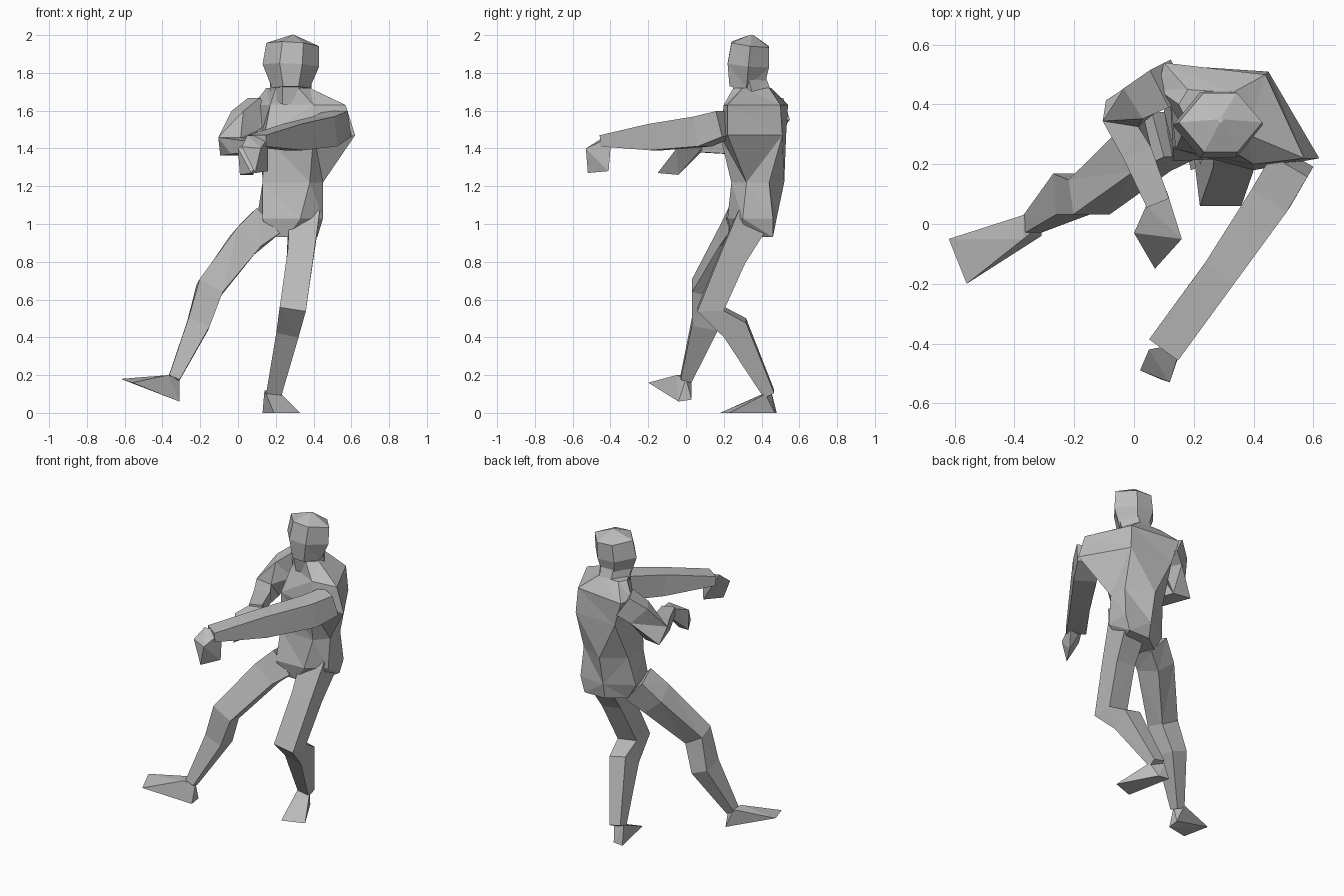
import bpy
import bmesh
from mathutils import Vector

# Remove the default object
default_cube = bpy.data.objects.get("Cube")
if default_cube:
    bpy.data.objects.remove(default_cube, do_unlink=True)

# One matte grey for the whole figure
grey = bpy.data.materials.new("plain grey")
grey.use_nodes = True
grey_value = (0.5, 0.5, 0.5, 1)
grey.diffuse_color = grey_value
grey.node_tree.nodes["Principled BSDF"].inputs["Base Color"].default_value = grey_value

# Cross-section outlines as (side, depth) factors
SQUARE = [(1, 1), (-1, 1), (-1, -1), (1, -1)]
HEXAGON = [(1, 0), (.4, 1), (-.4, 1), (-1, 0), (-.4, -1), (.4, -1)]

# Directions that the depth of a cross-section follows
UPRIGHT = Vector((0, 0, 1))
BACKWARD = Vector((0, 1, 0))


def finish(name, bm):
    """Turn a bmesh into a flat-shaded object."""
    bmesh.ops.triangulate(bm, faces=bm.faces)
    bmesh.ops.recalc_face_normals(bm, faces=bm.faces)
    mesh = bpy.data.meshes.new(name)
    bm.to_mesh(mesh)
    bm.free()
    mesh.materials.append(grey)
    part = bpy.data.objects.new(name, mesh)
    bpy.context.collection.objects.link(part)


def hull(name, points):
    """Wrap a few corner points in a faceted shell."""
    bm = bmesh.new()
    for point in points:
        bm.verts.new(point)
    bmesh.ops.convex_hull(bm, input=bm.verts)
    finish(name, bm)


def loft(name, rings):
    """Skin a row of matching cross-sections and cap both ends."""
    bm = bmesh.new()
    loops = [[bm.verts.new(point) for point in ring] for ring in rings]
    for lower, upper in zip(loops, loops[1:]):
        for i in range(len(lower)):
            bm.faces.new((lower[i - 1], lower[i], upper[i], upper[i - 1]))
    bm.faces.new(loops[0])
    bm.faces.new(loops[-1])
    finish(name, bm)


def level(height, corners):
    """Lift a flat outline to a height."""
    return [(x, y, height) for x, y in corners]


def tube(name, outline, reference, stations):
    """Sweep an outline along stations of (centre, half width, half depth)."""
    centres = [Vector(station[0]) for station in stations]
    last = len(stations) - 1
    rings = []
    for i, (_, width, depth) in enumerate(stations):
        along = (centres[min(i + 1, last)] - centres[max(i - 1, 0)]).normalized()
        side = along.cross(reference).normalized()
        rise = side.cross(along)
        rings.append([centres[i] + side * width * a + rise * depth * b
                      for a, b in outline])
    loft(name, rings)


# Torso from crotch to collar, twisted so that the left shoulder leads;
# corners run right front, left front, left, left back, right back, right
loft("torso", [
    level(.93, [(.16, .24), (.26, .24), (.37, .32), (.42, .46), (.27, .46), (.16, .38)]),
    level(1.03, [(.13, .21), (.33, .22), (.45, .3), (.45, .46), (.27, .48), (.1, .38)]),
    level(1.22, [(.13, .26), (.38, .24), (.45, .32), (.44, .44), (.27, .52), (.13, .42)]),
    level(1.47, [(.14, .25), (.4, .18), (.62, .22), (.45, .51), (.15, .53), (.12, .43)]),
    level(1.63, [(.17, .32), (.4, .2), (.57, .22), (.44, .5), (.1, .54), (.08, .45)]),
    level(1.72, [(.2, .3), (.32, .25), (.38, .3), (.33, .44), (.18, .45), (.15, .4)])])

# Neck and head
tube("neck", HEXAGON, BACKWARD, [
    ((.28, .36, 1.66), .11, .1),
    ((.28, .33, 1.77), .11, .09)])
tube("head", HEXAGON, BACKWARD, [
    ((.28, .32, 1.72), .1, .09),
    ((.28, .33, 1.84), .15, .11),
    ((.29, .34, 1.95), .14, .1),
    ((.29, .35, 2), .01, .01)])

# Left arm reaching forward, hand drooping
tube("left_arm", SQUARE, UPRIGHT, [
    ((.53, .21, 1.53), .07, .07),
    ((.46, .09, 1.49), .07, .08),
    ((.29, -.16, 1.46), .06, .07),
    ((.1, -.42, 1.44), .06, .03)])
hull("left_hand", [
    (.05, -.42, 1.47), (.16, -.4, 1.46), (.16, -.4, 1.4), (.02, -.49, 1.41),
    (.12, -.53, 1.4), (.16, -.41, 1.28), (.09, -.52, 1.27)])

# Right arm bent across the body
tube("right_arm", SQUARE, UPRIGHT, [
    ((.12, .47, 1.61), .07, .07),
    ((.04, .43, 1.55), .06, .07),
    ((-.04, .37, 1.41), .06, .06),
    ((.01, .24, 1.41), .05, .04),
    ((.08, .07, 1.41), .04, .03)])
hull("right_hand", [
    (.04, .06, 1.43), (.11, .11, 1.43), (.07, .08, 1.38), (0, -.03, 1.4),
    (.16, -.05, 1.4), (.07, -.15, 1.27), (.01, -.04, 1.26), (.08, -.04, 1.26)])

# Left leg carrying the weight, knee bent
tube("left_leg", SQUARE, BACKWARD, [
    ((.35, .36, 1.04), .08, .09),
    ((.33, .25, .83), .07, .07),
    ((.29, .13, .55), .07, .07),
    ((.27, .26, .45), .06, .07),
    ((.19, .44, .1), .04, .03)])
hull("left_foot", [
    (.14, .45, .12), (.23, .42, .1), (.13, .48, 0),
    (.2, .47, 0), (.19, .18, 0), (.33, .23, 0)])

# Right leg swung out to the side
tube("right_leg", SQUARE, BACKWARD, [
    ((.14, .3, 1), .09, .08),
    ((.04, .25, .91), .08, .08),
    ((-.15, .09, .66), .07, .06),
    ((-.21, .1, .47), .06, .07),
    ((-.34, 0, .18), .03, .03)])
hull("right_foot", [
    (-.37, .03, .2), (-.37, -.05, .2), (-.31, 0, .18), (-.31, .03, .07),
    (-.31, -.04, .06), (-.62, -.05, .18), (-.56, -.2, .16)])
